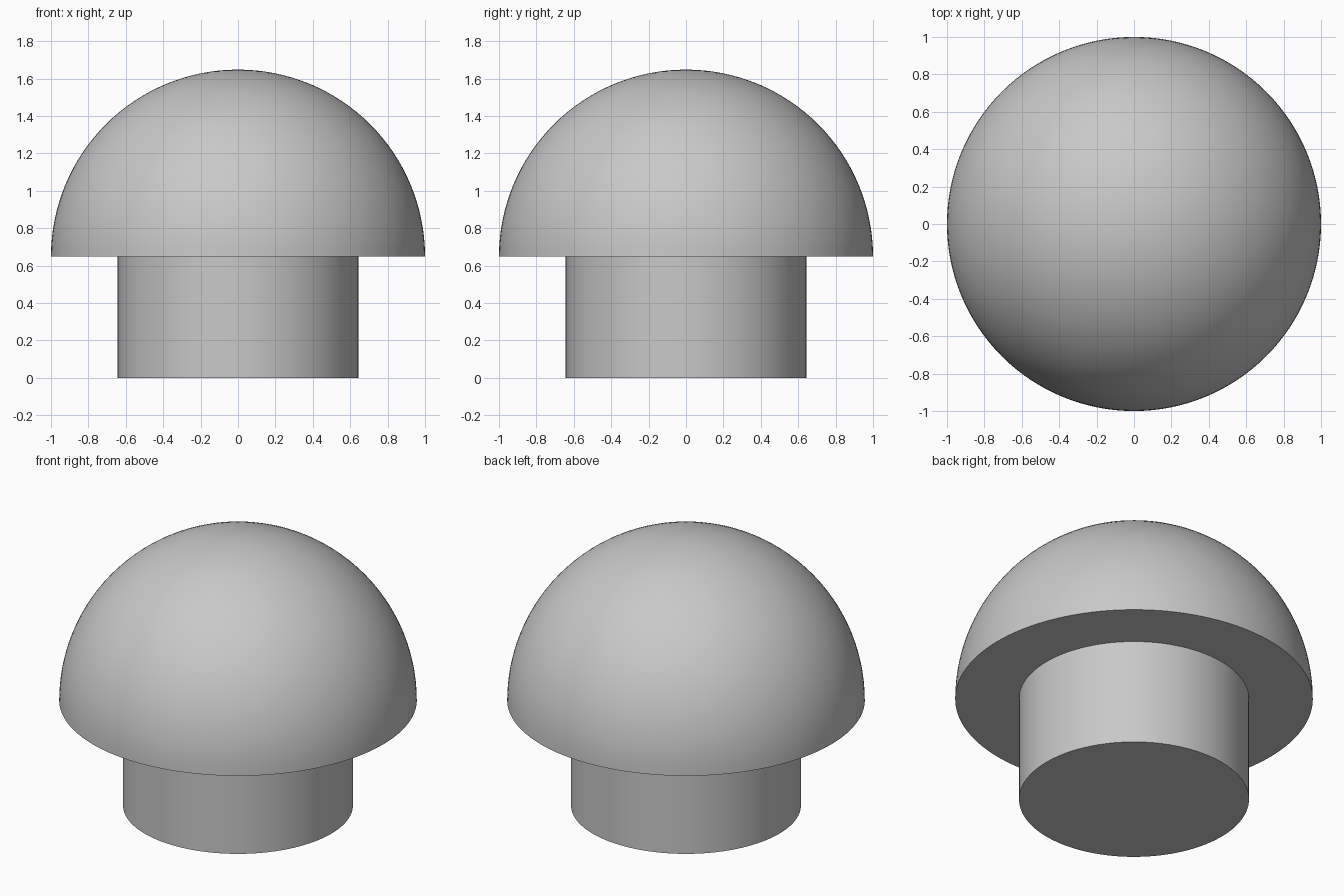
import bpy
import bmesh
from math import sin, cos, pi, radians

CAP_R, STEM_R, RIM_Z = 1.0, 0.643, 0.648
SIDES, RINGS = 128, 32

cube = bpy.data.objects.get("Cube")
if cube:
    bpy.data.objects.remove(cube, do_unlink=True)

grey = bpy.data.materials.new("plain grey")
grey.use_nodes = True
colour = (0.58, 0.58, 0.58, 1)
grey.diffuse_color = colour
grey.node_tree.nodes["Principled BSDF"].inputs["Base Color"].default_value = colour


def lathe(name, profile):
    """Revolve a (radius, height) profile around the z axis."""
    bm = bmesh.new()
    verts = [bm.verts.new((r, 0, z)) for r, z in profile]
    edges = [bm.edges.new(pair) for pair in zip(verts, verts[1:])]
    bmesh.ops.spin(bm, geom=verts + edges, cent=(0, 0, 0), axis=(0, 0, 1),
                   angle=2 * pi, steps=SIDES, use_merge=True)
    bmesh.ops.remove_doubles(bm, verts=bm.verts, dist=0.0001)
    bmesh.ops.recalc_face_normals(bm, faces=bm.faces)
    # Open shells: make sure the normals face away from the middle
    mid_z = sum(z for _, z in profile) / len(profile)
    face = max(bm.faces, key=lambda f: f.calc_center_median().xy.length)
    centre = face.calc_center_median()
    centre.z -= mid_z
    if face.normal.dot(centre) < 0:
        bmesh.ops.reverse_faces(bm, faces=bm.faces)
    mesh = bpy.data.meshes.new(name)
    bm.to_mesh(mesh)
    bm.free()
    mesh.materials.append(grey)
    obj = bpy.data.objects.new(name, mesh)
    bpy.context.collection.objects.link(obj)
    bpy.ops.object.select_all(action="DESELECT")
    obj.select_set(True)
    bpy.context.view_layer.objects.active = obj
    bpy.ops.object.shade_smooth_by_angle(angle=radians(30))
    return obj


# Domed cap with a flat underside that meets the stem
arc = [(CAP_R * cos(a), RIM_Z + CAP_R * sin(a))
       for a in (pi / 2 * i / RINGS for i in range(RINGS + 1))]
lathe("domed_cap", [(STEM_R, RIM_Z)] + arc)

# Straight round stem with a flat base
lathe("stem", [(0, 0), (STEM_R, 0), (STEM_R, RIM_Z)])
